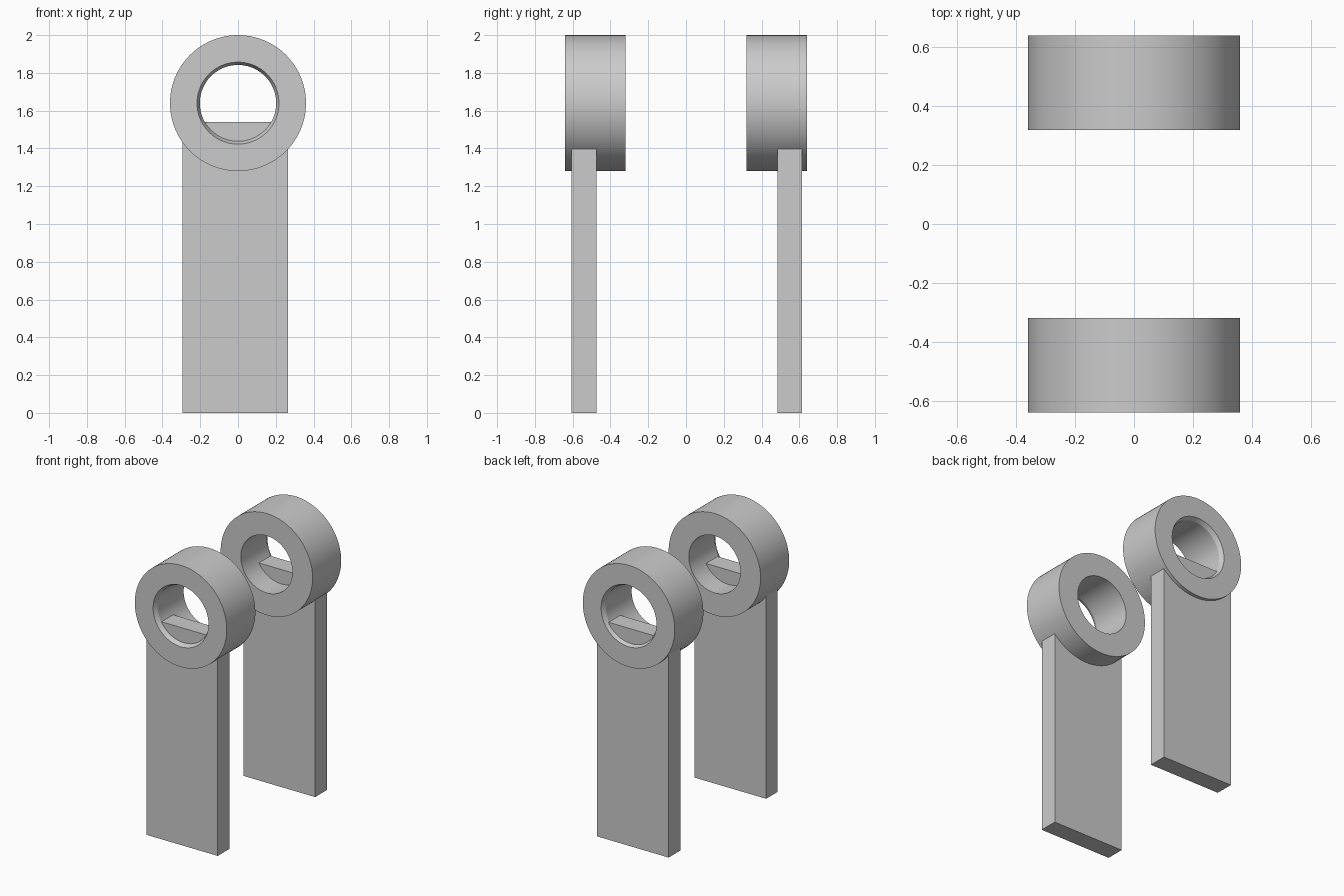
import bpy, bmesh, math

if "Cube" in bpy.data.objects:
    bpy.data.objects.remove(bpy.data.objects["Cube"])

RING_Z = 1.64
SEGMENTS = 96


def finish(bm, name):
    bmesh.ops.recalc_face_normals(bm, faces=bm.faces)
    mesh = bpy.data.meshes.new(name)
    bm.to_mesh(mesh)
    bm.free()
    obj = bpy.data.objects.new(name, mesh)
    bpy.context.collection.objects.link(obj)
    return obj


def ring(name, side):
    # Closed (radius, y) section: tapered lip on the outward face of the bore
    section = [(0.36, 0.32), (0.36, 0.64), (0.217, 0.64), (0.202, 0.61), (0.202, 0.32)]
    bm = bmesh.new()
    verts = [bm.verts.new((r, side * y, RING_Z)) for r, y in section]
    edges = [bm.edges.new((verts[i - 1], verts[i])) for i in range(len(verts))]
    bmesh.ops.spin(bm, geom=verts + edges, cent=(0, 0, RING_Z), axis=(0, 1, 0),
                   angle=math.tau, steps=SEGMENTS, use_duplicate=False)
    bmesh.ops.remove_doubles(bm, verts=bm.verts, dist=1e-4)
    obj = finish(bm, name)
    bpy.ops.object.select_all(action='DESELECT')
    obj.select_set(True)
    bpy.context.view_layer.objects.active = obj
    bpy.ops.object.shade_smooth_by_angle(angle=math.radians(15))


def plate(name, y):
    # Flat upright whose top pokes into the bore
    size, centre = (0.56, 0.13, 1.54), (-0.015, y, 0.77)
    bm = bmesh.new()
    bmesh.ops.create_cube(bm, size=1)
    bmesh.ops.scale(bm, vec=size, verts=bm.verts)
    bmesh.ops.translate(bm, vec=centre, verts=bm.verts)
    finish(bm, name)


# Front and back supports
for label, side, plate_y in (("front", -1, -0.54), ("back", 1, 0.55)):
    ring(label + "_ring", side)
    plate(label + "_upright", plate_y)
